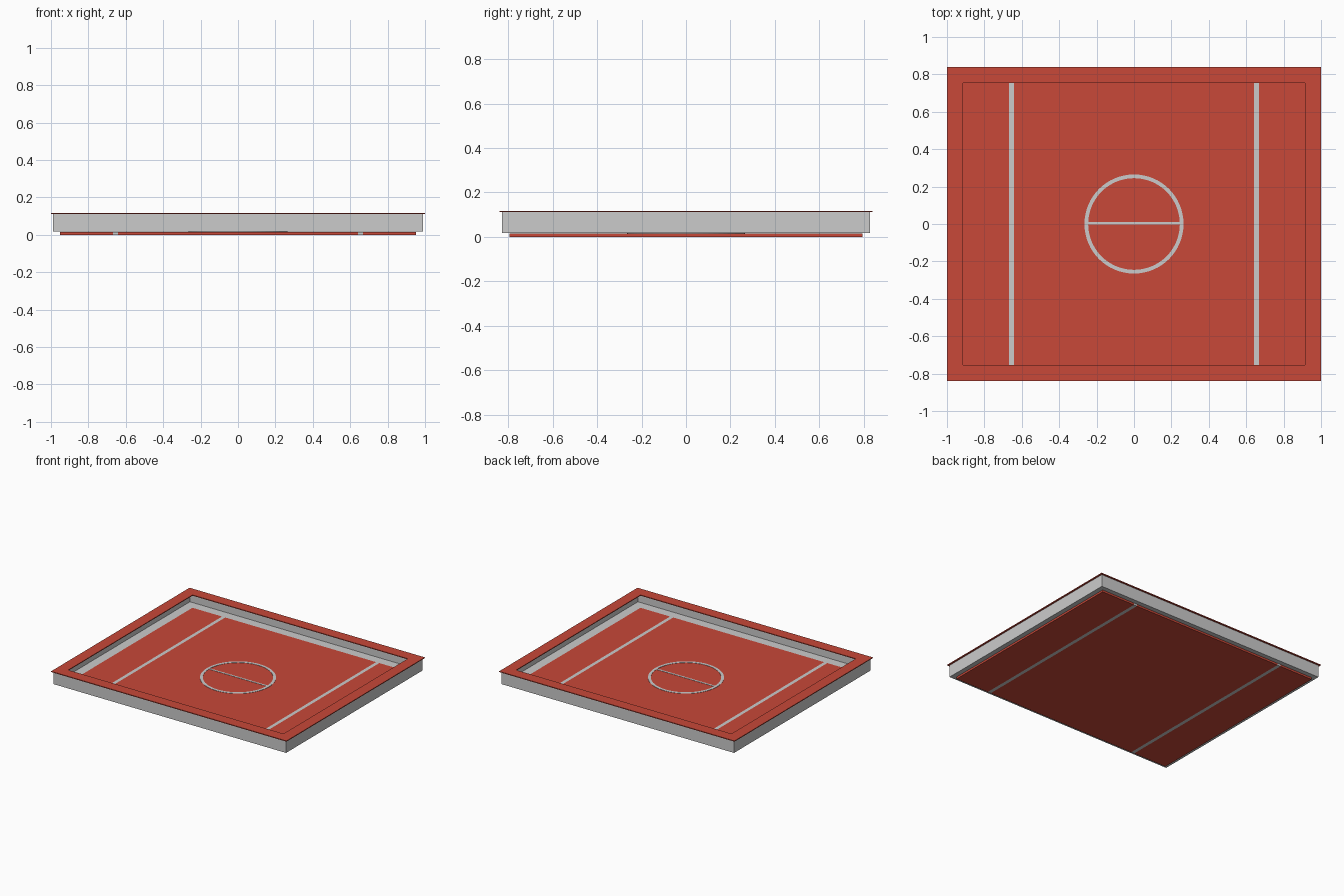
import bpy, bmesh, math

if "Cube" in bpy.data.objects:
    bpy.data.objects.remove(bpy.data.objects["Cube"])

red = bpy.data.materials.new("red")
red.diffuse_color = (0.58, 0.065, 0.04, 1)
red.use_nodes = True
red.node_tree.nodes["Principled BSDF"].inputs["Base Color"].default_value = red.diffuse_color


def finish(name, bm, mat=None):
    mesh = bpy.data.meshes.new(name)
    bm.to_mesh(mesh)
    bm.free()
    obj = bpy.data.objects.new(name, mesh)
    bpy.context.collection.objects.link(obj)
    if mat:
        mesh.materials.append(mat)
    return obj


def box(name, x0, x1, y0, y1, z0, z1, mat=None):
    bm = bmesh.new()
    bmesh.ops.create_cube(bm, size=1)
    for v in bm.verts:
        v.co.x = x0 if v.co.x < 0 else x1
        v.co.y = y0 if v.co.y < 0 else y1
        v.co.z = z0 if v.co.z < 0 else z1
    return finish(name, bm, mat)


def sweep(name, loops, closed, mat=None):
    """Skin between matching loops of points, listed from top outside inward."""
    bm = bmesh.new()
    rings = [[bm.verts.new(p) for p in loop] for loop in loops]
    pairs = list(zip(rings, rings[1:]))
    if closed:
        pairs.append((rings[-1], rings[0]))
    n = len(rings[0])
    for a, b in pairs:
        for i in range(n):
            j = (i + 1) % n
            bm.faces.new((a[i], b[i], b[j], a[j]))
    return finish(name, bm, mat)


def rect(x, z):
    y = x - 0.16
    return [(-x, -y, z), (x, -y, z), (x, y, z), (-x, y, z)]


def circle(r, z, n=64):
    return [(r * math.cos(2 * math.pi * i / n), r * math.sin(2 * math.pi * i / n), z)
            for i in range(n)]


# floor panels with the two end lines inlaid between them
Y, TOP = 0.795, 0.015
L0, L1 = 0.641, 0.668
box("floor_centre", -L0, L0, -Y, Y, 0, TOP, red)
box("floor_right", L1, 0.953, -Y, Y, 0, TOP, red)
box("floor_left", -0.953, -L1, -Y, Y, 0, TOP, red)
box("end_line_right", L0, L1, -Y, Y, 0, TOP)
box("end_line_left", -L1, -L0, -Y, Y, 0, TOP)

# centre circle and its cross line, just proud of the floor
sweep("centre_circle", [circle(0.265, 0.017), circle(0.265, 0.014),
                        circle(0.245, 0.014), circle(0.245, 0.017)], True)
box("centre_line", -0.25, 0.25, -0.004, 0.010, 0.014, 0.017)

# surrounding wall: thin outer skin with a flange turned in at the bottom
sweep("wall", [rect(0.988, 0.112), rect(0.988, 0.017), rect(0.917, 0.017)], False)

# flat cap around the top of the wall
sweep("wall_cap", [rect(1.0, 0.117), rect(1.0, 0.111),
                   rect(0.915, 0.111), rect(0.915, 0.117)], True, red)
